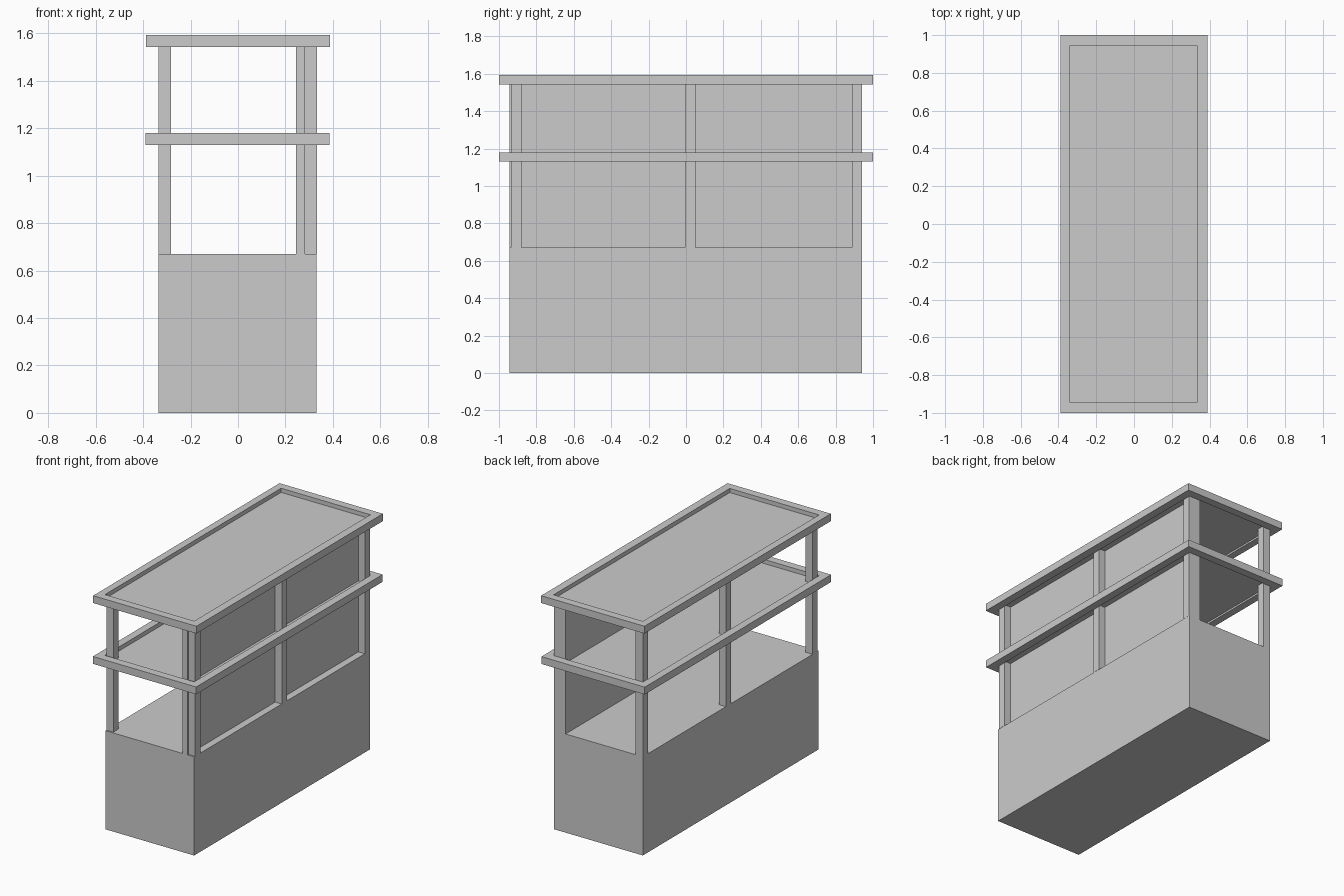
import bpy

if "Cube" in bpy.data.objects:
    bpy.data.objects.remove(bpy.data.objects["Cube"])


def box(name, x, y, z):
    """Axis-aligned box from (min, max) ranges."""
    bpy.ops.mesh.primitive_cube_add(size=1)
    ob = bpy.context.object
    ob.name = name
    ob.location = [(r[0] + r[1]) / 2 for r in (x, y, z)]
    ob.scale = [r[1] - r[0] for r in (x, y, z)]
    bpy.ops.object.transform_apply(location=True, rotation=False, scale=True)
    return ob


def tray(name, z0, x0, x1):
    """Rim of four bars around a thin recessed panel."""
    z = (z0, z0 + 0.05)
    xi0, xi1, yi = -0.338, 0.333, 0.945
    box(name + "_left_rail", (x0, xi0), (-1, 1), z)
    box(name + "_right_rail", (xi1, x1), (-1, 1), z)
    box(name + "_front_rail", (xi0, xi1), (-1, -yi), z)
    box(name + "_back_rail", (xi0, xi1), (yi, 1), z)
    box(name + "_panel", (xi0, xi1), (-yi, yi), (z0 + 0.012, z0 + 0.022))


# Solid lower cabinet
box("base_cabinet", (-0.335, 0.332), (-0.945, 0.942), (0, 0.67))

# Posts along both long sides
for side, x in (("left", (-0.335, -0.282)), ("right", (0.283, 0.333))):
    for place, y in (("front", -0.935), ("middle", -0.005), ("back", 0.887)):
        box(f"{side}_{place}_post", x, (y, y + 0.055), (0.67, 1.56))

# Wall panel just inside the right posts
box("side_wall", (0.245, 0.283), (-0.945, 0.942), (0.67, 1.56))

# Middle shelf and roof
tray("shelf", 1.13, -0.39, 0.386)
tray("roof", 1.543, -0.388, 0.388)
